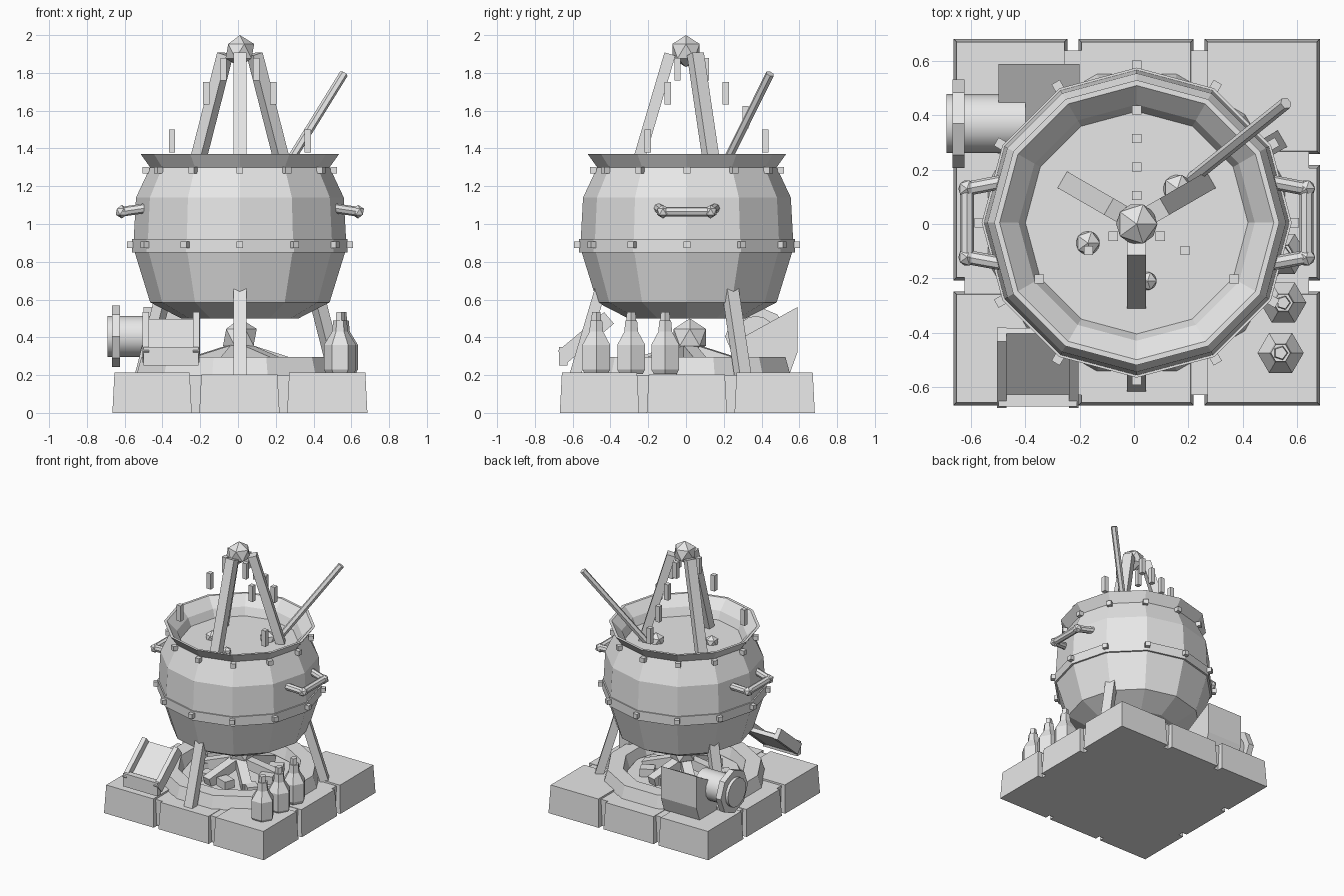
import bpy, bmesh, math, random
from mathutils import Vector, Matrix

if "Cube" in bpy.data.objects:
    bpy.data.objects.remove(bpy.data.objects["Cube"], do_unlink=True)
random.seed(4)

grey = bpy.data.materials.new("plain_grey")
grey.use_nodes = True
grey.diffuse_color = (0.8, 0.8, 0.8, 1)
grey.node_tree.nodes["Principled BSDF"].inputs["Base Color"].default_value = (0.8, 0.8, 0.8, 1)

CENTRE = Vector((0.01, 0.005, 0))


def finish(name, bm, matrix=None):
    if matrix:
        bm.transform(matrix)
    bmesh.ops.recalc_face_normals(bm, faces=bm.faces)
    mesh = bpy.data.meshes.new(name)
    bm.to_mesh(mesh)
    bm.free()
    mesh.materials.append(grey)
    obj = bpy.data.objects.new(name, mesh)
    bpy.context.collection.objects.link(obj)
    return obj


def box(name, centre, size, turn=None, taper=0):
    bm = bmesh.new()
    bmesh.ops.create_cube(bm, size=1)
    for v in bm.verts:
        top = v.co.z > 0
        v.co = Vector(a * b for a, b in zip(v.co, size))
        if top and taper:
            v.co.x -= math.copysign(taper, v.co.x)
            v.co.y -= math.copysign(taper, v.co.y)
    m = Matrix.Translation(centre)
    return finish(name, bm, m @ turn if turn else m)


def lathe(name, profile, sides, matrix, start=0.0, closed=False):
    # Revolve (radius, height) points; open profiles are capped at both ends
    bm = bmesh.new()
    rings = [[bm.verts.new((r * math.cos(start + math.tau * i / sides),
                            r * math.sin(start + math.tau * i / sides), z))
              for i in range(sides)] for r, z in profile]
    pairs = list(zip(rings, rings[1:]))
    if closed:
        pairs.append((rings[-1], rings[0]))
    else:
        bm.faces.new(rings[0])
        bm.faces.new(rings[-1])
    for a, b in pairs:
        for i in range(sides):
            j = (i + 1) % sides
            bm.faces.new((a[i], a[j], b[j], b[i]))
    return finish(name, bm, matrix)


def aim(a, b):
    d = Vector(b) - Vector(a)
    return Matrix.Translation(a) @ d.to_track_quat('Z', 'Y').to_matrix().to_4x4(), d.length


def rod(name, a, b, radius, sides=8):
    m, length = aim(a, b)
    return lathe(name, [(radius, 0), (radius, length)], sides, m)


def ball(name, centre, radius, squash=1.0):
    bm = bmesh.new()
    bmesh.ops.create_icosphere(bm, subdivisions=1, radius=radius)
    return finish(name, bm, Matrix.Translation(centre) @ Matrix.Diagonal((1, 1, squash, 1)))


def polar(radius, degrees, z):
    a = math.radians(degrees)
    return CENTRE + Vector((radius * math.cos(a), radius * math.sin(a), z))


# Stone plinth: a core slab and eight tapered edge blocks
box("plinth_core", (0.01, 0.005, 0.1), (1.27, 1.27, 0.2))
spans = [(-0.665, -0.245), (-0.205, 0.22), (0.26, 0.685)]
for i, (x0, x1) in enumerate(spans):
    for j, (y0, y1) in enumerate(spans):
        if i == 1 and j == 1:
            continue
        high = 0.203 if 1 in (i, j) else 0.213
        box("plinth_block", ((x0 + x1) / 2, (y0 + y1) / 2 - 0.003, high / 2),
            (x1 - x0, y1 - y0, high), taper=0.011)

# Fire ring
lathe("fire_ring", [(0.57, 0.19), (0.54, 0.295), (0.43, 0.295), (0.4, 0.19)], 12,
      Matrix.Translation(CENTRE), start=math.pi / 12, closed=True)
lathe("ash_bed", [(0.42, 0.2), (0.4, 0.225)], 12, Matrix.Translation(CENTRE))

# Firewood and embers
for k in range(6):
    a = k * 60 + 15
    box("log", polar(0.16, a, 0.29), (0.28, 0.07, 0.07),
        Matrix.Rotation(math.radians(a), 4, 'Z') @ Matrix.Rotation(0.3, 4, 'Y'))
for k in range(9):
    box("ember", polar(random.uniform(0.2, 0.34), k * 40, 0.25),
        (0.1, 0.08, 0.07), Matrix.Rotation(random.uniform(0, 3), 4, 'Z'))
ball("flame_core", (0.01, 0.02, 0.4), 0.1)

# Cauldron: outer shell, flared rim, inner wall down to the brew
lathe("cauldron", [(0.31, 0.5), (0.475, 0.585), (0.56, 0.86), (0.562, 0.92), (0.55, 1.14),
                   (0.475, 1.3), (0.525, 1.37), (0.505, 1.37), (0.435, 1.3), (0.41, 1.24)],
      12, Matrix.Translation(CENTRE))
lathe("belt", [(0.55, 0.85), (0.571, 0.85), (0.571, 0.92), (0.55, 0.92)], 12,
      Matrix.Translation(CENTRE), closed=True)
for k in range(12):
    turn = Matrix.Rotation(math.radians(k * 30), 4, 'Z')
    box("belt_rivet", polar(0.58, k * 30, 0.89), (0.035,) * 3, turn)
    box("rim_rivet", polar(0.497, k * 30, 1.285), (0.035,) * 3, turn)

# Bubbles on the brew
for x, y, r in ((-0.17, -0.07, 0.05), (0.05, -0.21, 0.038), (0.16, 0.13, 0.06)):
    ball("bubble", (x, y, 1.25), r)

# Stirring stick
rod("stirring_stick", (0.18, 0.14, 1.18), (0.56, 0.445, 1.795), 0.023, 6)

# Side handles
for s in (-1, 1):
    x = CENTRE.x + s * 0.625
    rod("handle_bar", (x, -0.125, 1.065), (x, 0.13, 1.065), 0.026)
    for y in (-0.122, 0.13):
        rod("handle_arm", (CENTRE.x + s * 0.49, y * 1.2, 1.085), (x, y, 1.065), 0.026)
        ball("handle_knob", (x, y, 1.065), 0.036)

# Tripod with hanging links
for a in (-90, 30, 150):
    m, length = aim(polar(0.595, a, 0.19), polar(0.09, a, 1.9))
    bm = bmesh.new()
    bmesh.ops.create_cube(bm, size=1)
    bmesh.ops.scale(bm, vec=(0.07, 0.06, length), verts=bm.verts)
    bmesh.ops.translate(bm, vec=(0, 0, length / 2), verts=bm.verts)
    # Keep the flat side square to the centre line
    foot = polar(0.595, a, 0.19)
    up = (polar(0.09, a, 1.9) - foot).normalized()
    side = Vector((-math.sin(math.radians(a)), math.cos(math.radians(a)), 0))
    basis = Matrix((side, up.cross(side), up)).transposed().to_4x4()
    finish("tripod_leg", bm, Matrix.Translation(foot) @ basis)
ball("tripod_cap", (0.01, 0, 1.915), 0.085)
for a in (90, 210, 330):
    for k in range(4):
        if k == 2 and a != 90:
            continue
        box("hanging_link", polar(0.1 + 0.105 * k, a, 1.82 - 0.127 * k), (0.034, 0.034, 0.12))

# Bottles
for x, y in ((0.54, -0.475), (0.55, -0.29), (0.55, -0.11)):
    m = Matrix.Translation((x, y, 0))
    lathe("bottle", [(0.07, 0.205), (0.085, 0.23), (0.085, 0.36), (0.042, 0.43), (0.036, 0.49)], 6, m)
    lathe("bottle_cork", [(0.028, 0.48), (0.024, 0.535)], 5, m)

# Tilted tray at the front left corner
tilt = Matrix.Rotation(math.radians(40), 4, 'X')
box("tray_floor", (-0.355, -0.52, 0.38), (0.28, 0.33, 0.03), tilt)
for x in (-0.488, -0.222):
    box("tray_side", (x, -0.53, 0.4), (0.035, 0.32, 0.08), tilt)
box("tray_lip", (-0.355, -0.65, 0.3), (0.29, 0.045, 0.1))

# Sloped hopper at the back left corner
bm = bmesh.new()
side_face = bm.faces.new([bm.verts.new((-0.5, y, z)) for y, z in
                          ((0.3, 0.4), (0.59, 0.56), (0.59, 0.32), (0.55, 0.21), (0.35, 0.21))])
grown = bmesh.ops.extrude_face_region(bm, geom=[side_face])["geom"]
for v in grown:
    if isinstance(v, bmesh.types.BMVert):
        v.co.x = -0.2
finish("hopper", bm)

# Barrel with a flange beside the hopper
lying = Matrix.Translation((-0.69, 0.37, 0.405)) @ Matrix.Rotation(math.pi / 2, 4, 'Y')
barrel = lathe("barrel", [(0.108, 0), (0.108, 0.29)], 16, lying)
lathe("barrel_flange", [(0.163, 0.022), (0.163, 0.066)], 8, lying)
bpy.context.view_layer.objects.active = barrel
barrel.select_set(True)
bpy.ops.object.shade_smooth_by_angle()
